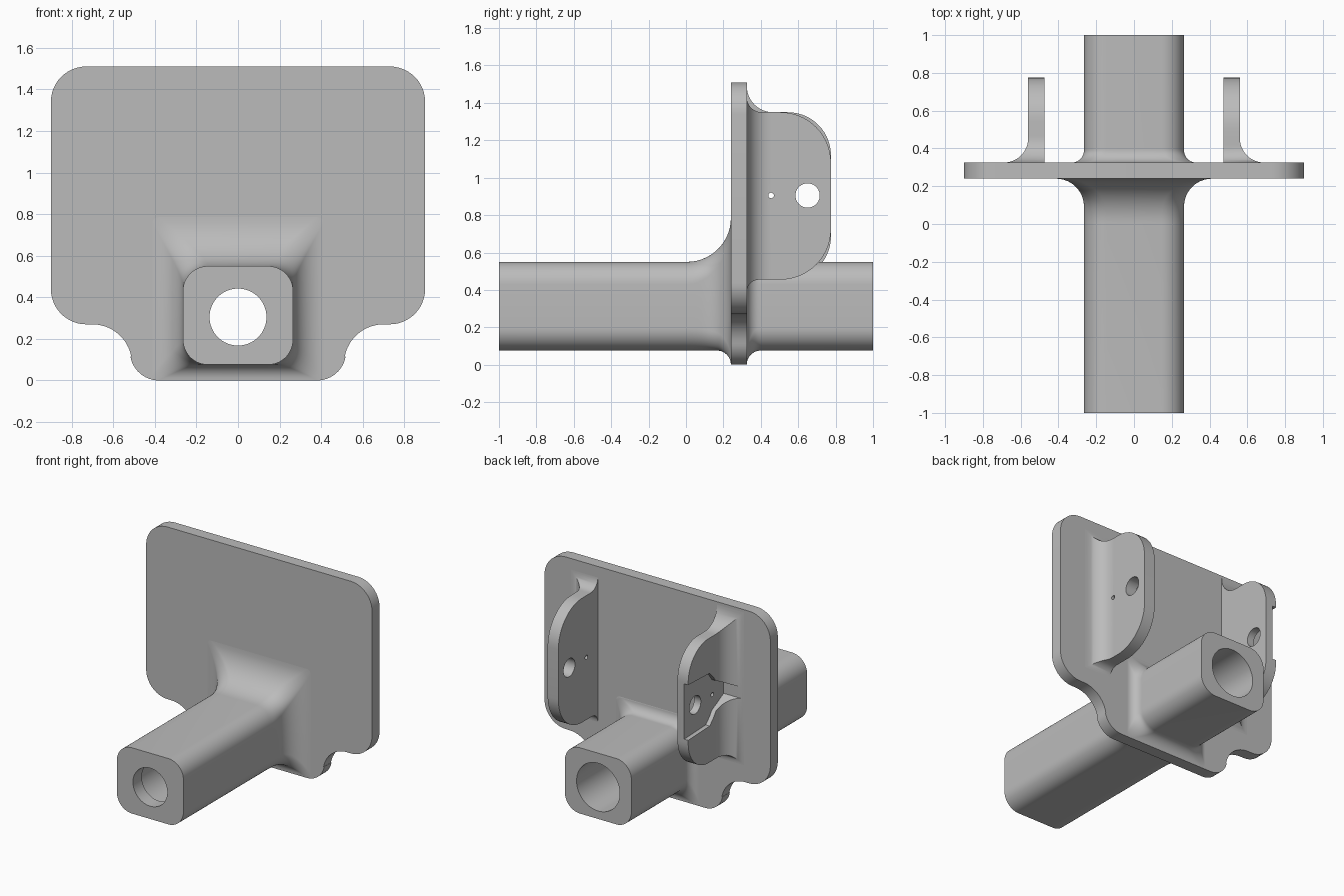
import bpy, bmesh
from math import sin, cos, pi, sqrt, radians

cube = bpy.data.objects.get("Cube")
if cube:
    bpy.data.objects.remove(cube, do_unlink=True)

grey = bpy.data.materials.new("plain grey")
grey.use_nodes = True
grey.diffuse_color = (0.5, 0.5, 0.5, 1)
grey.node_tree.nodes["Principled BSDF"].inputs["Base Color"].default_value = (0.5, 0.5, 0.5, 1)

FRONT, BACK = 0.24, 0.325      # plate faces
BORE_Z, EAR_Z = 0.305, 0.905   # hole heights


def loft(name, sections):
    """Skin closed loops that all have the same number of points."""
    bm = bmesh.new()
    loops = [[bm.verts.new(p) for p in s] for s in sections]
    for a, b in zip(loops, loops[1:]):
        for i in range(len(a)):
            j = (i + 1) % len(a)
            bm.faces.new((a[i], a[j], b[j], b[i]))
    bm.faces.new(loops[0])
    bm.faces.new(loops[-1])
    bmesh.ops.recalc_face_normals(bm, faces=bm.faces)
    mesh = bpy.data.meshes.new(name)
    bm.to_mesh(mesh)
    bm.free()
    mesh.materials.append(grey)
    obj = bpy.data.objects.new(name, mesh)
    bpy.context.collection.objects.link(obj)
    return obj


def arc(cx, cz, r, a0, a1, n=12):
    angles = [radians(a0 + (a1 - a0) * i / n) for i in range(n + 1)]
    return [(cx + r * cos(a), cz + r * sin(a)) for a in angles]


def rounded_rect(x, z0, z1, r):
    return (arc(x - r, z0 + r, r, -90, 0) + arc(x - r, z1 - r, r, 0, 90)
            + arc(r - x, z1 - r, r, 90, 180) + arc(r - x, z0 + r, r, 180, 270))


def flare(r, d):
    """Offset of a quarter-round of radius r at distance d from its end."""
    return 0 if d >= r else r - sqrt(r * r - (r - d) ** 2)


def steps(r, n=14):
    """Distances from r down to 0, finest near 0."""
    return [r * (1 - sin(pi / 2 * i / n)) for i in range(n + 1)]


def cut(obj, *cutters):
    bpy.context.view_layer.objects.active = obj
    for c in cutters:
        mod = obj.modifiers.new("cut", "BOOLEAN")
        mod.operation, mod.solver, mod.object = "DIFFERENCE", "EXACT", c
        bpy.ops.object.modifier_apply(modifier=mod.name)


def rod_y(name, r, y0, y1):
    ring = arc(0, BORE_Z, r, 0, 360, 64)[:-1]
    return loft(name, [[(x, y, z) for x, z in ring] for y in (y0, y1)])


def prism_x(name, outline, x0, x1):
    return loft(name, [[(x, y, z) for y, z in outline] for x in (x0, x1)])


# Mounting plate with a lower tongue
half = (arc(0.38, 0.14, 0.14, -90, -10) + arc(0.70, 0.08, 0.19, 170, 90)
        + arc(0.73, 0.44, 0.17, -90, 0) + arc(0.73, 1.34, 0.17, 0, 90))
outline = half + [(-x, z) for x, z in reversed(half)]
plate = loft("mounting_plate", [[(x, y, z) for x, z in outline] for y in (FRONT, BACK)])


# Square tube, flaring into both faces of the plate
def tube_section(y, d, top, side, bottom):
    t = flare(top, d)
    r = 0.12 - 0.09 * t / top
    pts = rounded_rect(0.265 + flare(side, d), 0.076 - flare(bottom, d), 0.55 + t, r)
    return [(x, y, z) for x, z in pts]


front_flare, back_flare = (0.235, 0.147, 0.075), (0.07, 0.065, 0.075)
sections = [tube_section(-1, 1, *front_flare)]
sections += [tube_section(FRONT - d, d, *front_flare) for d in steps(0.235)]
sections += [tube_section(BACK + d, d, *back_flare) for d in reversed(steps(0.075))]
sections += [tube_section(1, 1, *back_flare)]
tube = loft("square_tube", sections)

# Bore with a narrower front lip
bore = rod_y("bore_cutter", 0.172, -0.9, 1.1)
lip = rod_y("lip_cutter", 0.137, -1.1, 0.1)
cut(tube, bore, lip)
cut(plate, bore)


# Ears: flat inside, filleted outside, rounded free corners
def ear(name, side, corner, top):
    end = 0.775
    ys = [BACK + d for d in reversed(steps(0.14))]
    ys += [end - d for d in steps(corner) if end - d > ys[-1] + 0.001]
    sections = []
    for y in [0.28] + ys:
        d, e = max(y - BACK, 0), max(end - y, 0)
        z0 = 0.455 - flare(0.065, d) + flare(corner, e)
        z1 = 1.35 + flare(top, d) - flare(corner, e)
        x0, x1 = 0.475 * side, (0.56 + flare(0.13, d)) * side
        sections.append([(x0, y, z0), (x1, y, z0), (x1, y, z1), (x0, y, z1)])
    return loft(name, sections)


left_ear = ear("left_ear", 1, 0.27, 0.08)
right_ear = ear("right_ear", -1, 0.23, 0.14)

# Tapered arm recess on the outside of the right ear
edge = [(0.8, 0.2), (0.53, 0.19), (0.49, 0.15), (0.46, 0.11), (0.4, 0.08), (0.326, 0.04)]
recess = prism_x("recess_cutter", [(y, EAR_Z - h) for y, h in edge]
                 + [(y, EAR_Z + h) for y, h in reversed(edge)], -0.528, -0.9)
pivot = prism_x("pivot_cutter", arc(0.65, EAR_Z, 0.065, 0, 360, 40)[:-1], -1, 1)
pin = prism_x("pin_cutter", arc(0.455, EAR_Z, 0.015, 0, 360, 16)[:-1], -1, 1)
cut(right_ear, recess, pivot, pin)
cut(left_ear, pivot, pin)

for cutter in (bore, lip, recess, pivot, pin):
    bpy.data.objects.remove(cutter, do_unlink=True)

# Smooth curved faces, keep hard edges
for obj in bpy.context.view_layer.objects:
    obj.select_set(False)
for obj in (plate, tube, left_ear, right_ear):
    obj.select_set(True)
bpy.context.view_layer.objects.active = plate
bpy.ops.object.shade_smooth_by_angle(angle=radians(30))
